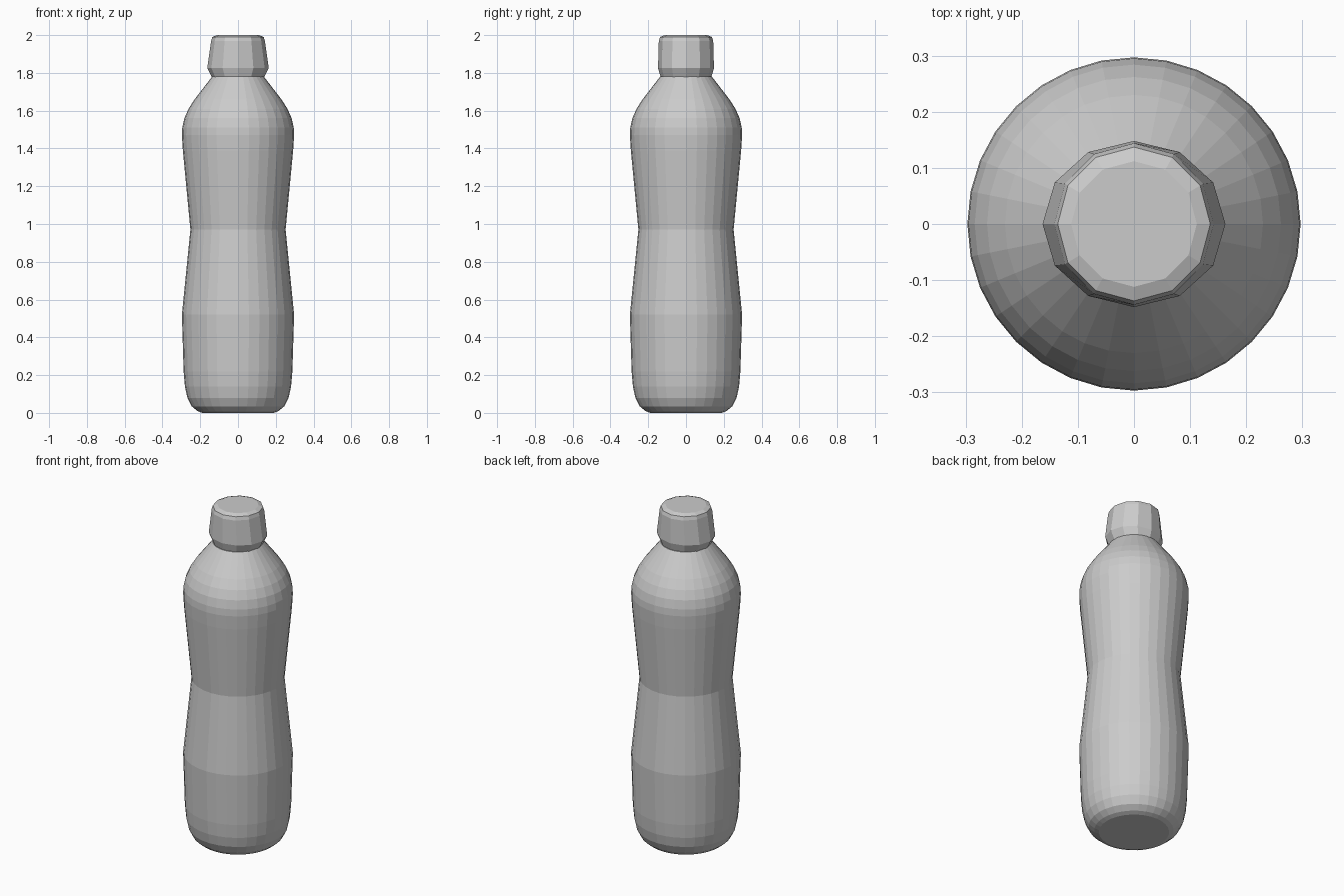
import bpy
import bmesh
from math import cos, sin, tau

cube = bpy.data.objects.get("Cube")
if cube:
    bpy.data.objects.remove(cube, do_unlink=True)

grey = bpy.data.materials.new("light grey plastic")
grey.use_nodes = True
colour = (0.6, 0.6, 0.6, 1)
grey.diffuse_color = colour
grey.node_tree.nodes["Principled BSDF"].inputs["Base Color"].default_value = colour


def lathe(name, profile, sides):
    """Closed turned solid from (x radius, y radius, height) rings."""
    bm = bmesh.new()
    rings = [[bm.verts.new((rx * cos(tau * i / sides), ry * sin(tau * i / sides), z))
              for i in range(sides)] for rx, ry, z in profile]
    for low, high in zip(rings, rings[1:]):
        for i in range(sides):
            j = (i + 1) % sides
            bm.faces.new((low[i], low[j], high[j], high[i]))
    bm.faces.new(rings[0][::-1])
    bm.faces.new(rings[-1])
    mesh = bpy.data.meshes.new(name)
    bm.to_mesh(mesh)
    bm.free()
    mesh.materials.append(grey)
    obj = bpy.data.objects.new(name, mesh)
    bpy.context.collection.objects.link(obj)
    return obj


# Bottle body: rounded foot, pinched waist, domed shoulder
body = [(0.19, 0), (0.215, 0.01), (0.245, 0.035), (0.268, 0.08), (0.281, 0.14),
        (0.288, 0.22), (0.297, 0.52), (0.252, 0.97), (0.292, 1.39), (0.297, 1.47),
        (0.295, 1.51), (0.284, 1.56), (0.262, 1.61), (0.23, 1.66), (0.137, 1.78)]
lathe("bottle_body", [(r, r, z) for r, z in body], 32)

# Screw cap: faceted, slightly oval skirt with a bevelled top
cap = [(0.135, 0.132, 1.77), (0.163, 0.148, 1.825), (0.142, 0.144, 1.97),
       (0.136, 0.137, 1.99), (0.112, 0.112, 2.0)]
lathe("bottle_cap", cap, 12)
